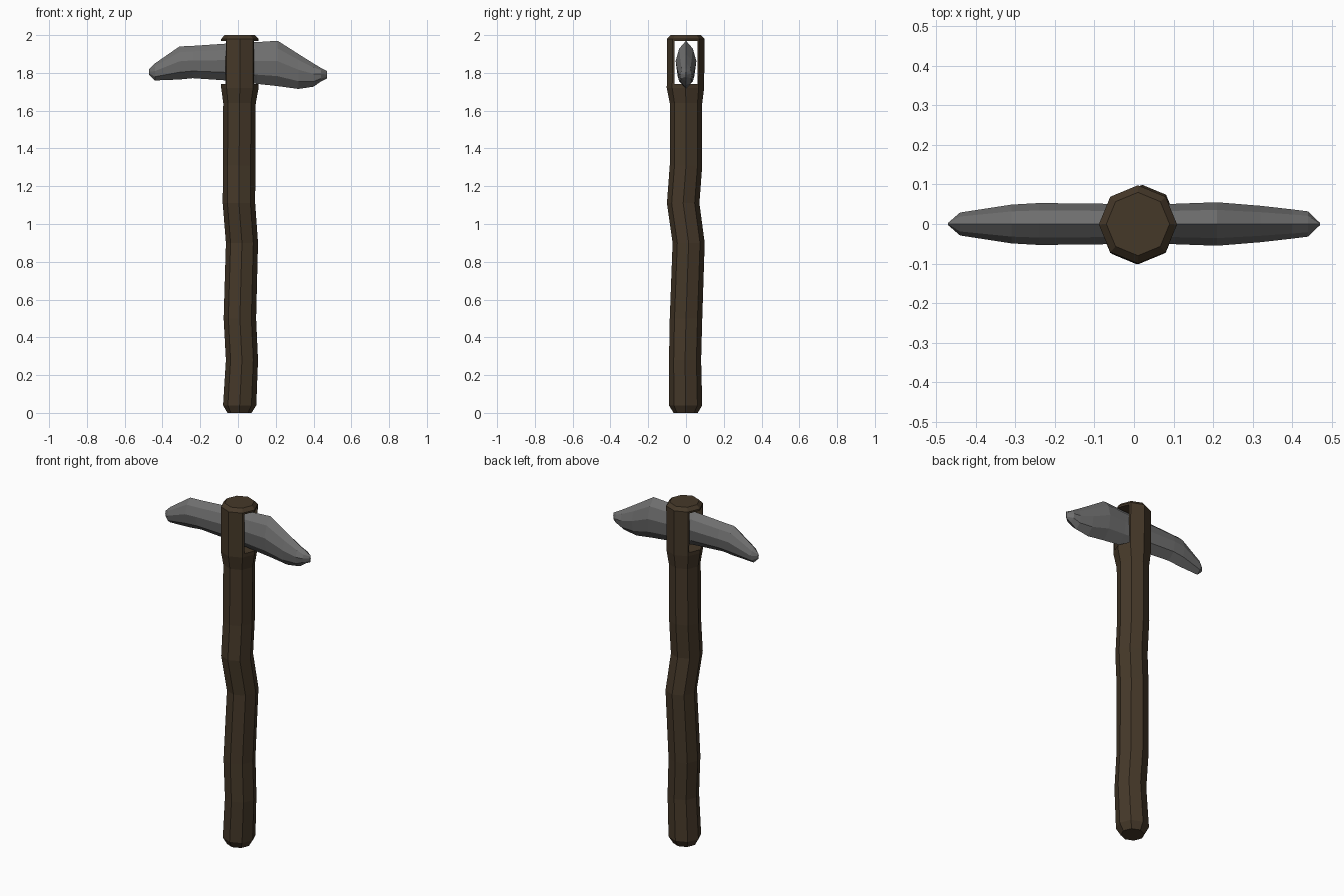
import bpy, bmesh, math

if "Cube" in bpy.data.objects:
    bpy.data.objects.remove(bpy.data.objects["Cube"])


def material(name, rgb):
    m = bpy.data.materials.new(name)
    m.diffuse_color = (*rgb, 1)
    m.use_nodes = True
    m.node_tree.nodes["Principled BSDF"].inputs["Base Color"].default_value = m.diffuse_color
    return m


def loft(name, rings, mat=None):
    """Skin a list of equal-length point rings and cap both ends."""
    bm = bmesh.new()
    loops = [[bm.verts.new(p) for p in ring] for ring in rings]
    n = len(loops[0])
    for a, b in zip(loops, loops[1:]):
        for i in range(n):
            j = (i + 1) % n
            bm.faces.new((a[i], a[j], b[j], b[i]))
    bm.faces.new(loops[0][::-1])
    bm.faces.new(loops[-1])
    bmesh.ops.recalc_face_normals(bm, faces=bm.faces)
    mesh = bpy.data.meshes.new(name)
    bm.to_mesh(mesh)
    bm.free()
    obj = bpy.data.objects.new(name, mesh)
    bpy.context.collection.objects.link(obj)
    if mat:
        mesh.materials.append(mat)
    return obj


def octagon(z, cx, cy, r):
    return [(cx + r * math.cos(i * math.pi / 4), cy + r * math.sin(i * math.pi / 4), z)
            for i in range(8)]


# Crooked octagonal wooden handle: height, centre x, centre y, radius
handle_rings = [
    (0.00, 0.008, -0.002, 0.064), (0.04, 0.009, -0.002, 0.088),
    (0.28, 0.021, -0.005, 0.085), (0.50, 0.010, 0.000, 0.086),
    (0.90, 0.021, 0.014, 0.085), (1.11, 0.005, -0.015, 0.086),
    (1.31, 0.006, 0.000, 0.086), (1.64, 0.008, 0.000, 0.086),
    (1.72, 0.010, -0.003, 0.099), (1.98, 0.010, -0.001, 0.099),
    (2.00, 0.010, 0.000, 0.080),
]
handle = loft("handle", [octagon(*r) for r in handle_rings],
              material("wood", (0.06, 0.04, 0.022)))

# Slot through the handle top for the stone head
slot = loft("slot_cutter", [[(x, -0.06, 1.74), (x, 0.06, 1.74),
                             (x, 0.06, 1.97), (x, -0.06, 1.97)] for x in (-0.3, 0.3)])
slot.hide_render = True
cut = handle.modifiers.new("slot", 'BOOLEAN')
cut.operation = 'DIFFERENCE'
cut.solver = 'EXACT'
cut.object = slot
bpy.context.view_layer.objects.active = handle
bpy.ops.object.modifier_apply(modifier=cut.name)
bpy.data.objects.remove(slot)

# Chipped stone head: x, top z, bottom z, half thickness
head_stations = [
    (-0.47, 1.82, 1.79, 0.003), (-0.44, 1.85, 1.76, 0.029),
    (-0.31, 1.94, 1.765, 0.049), (-0.24, 1.943, 1.772, 0.053),
    (-0.06, 1.955, 1.76, 0.051), (0.10, 1.963, 1.742, 0.051),
    (0.21, 1.97, 1.73, 0.055), (0.32, 1.90, 1.715, 0.046),
    (0.40, 1.85, 1.727, 0.037), (0.44, 1.826, 1.755, 0.032),
    (0.47, 1.81, 1.77, 0.003),
]
half = [(0.65, 0.83), (1, 0.55), (0.8, 0.22)]
section = [(0, 1)] + half + [(0, 0)] + [(-y, h) for y, h in reversed(half)]
loft("stone_head", [[(x, y * w, bot + h * (top - bot)) for y, h in section]
                    for x, top, bot, w in head_stations],
     material("stone", (0.16, 0.16, 0.16)))
